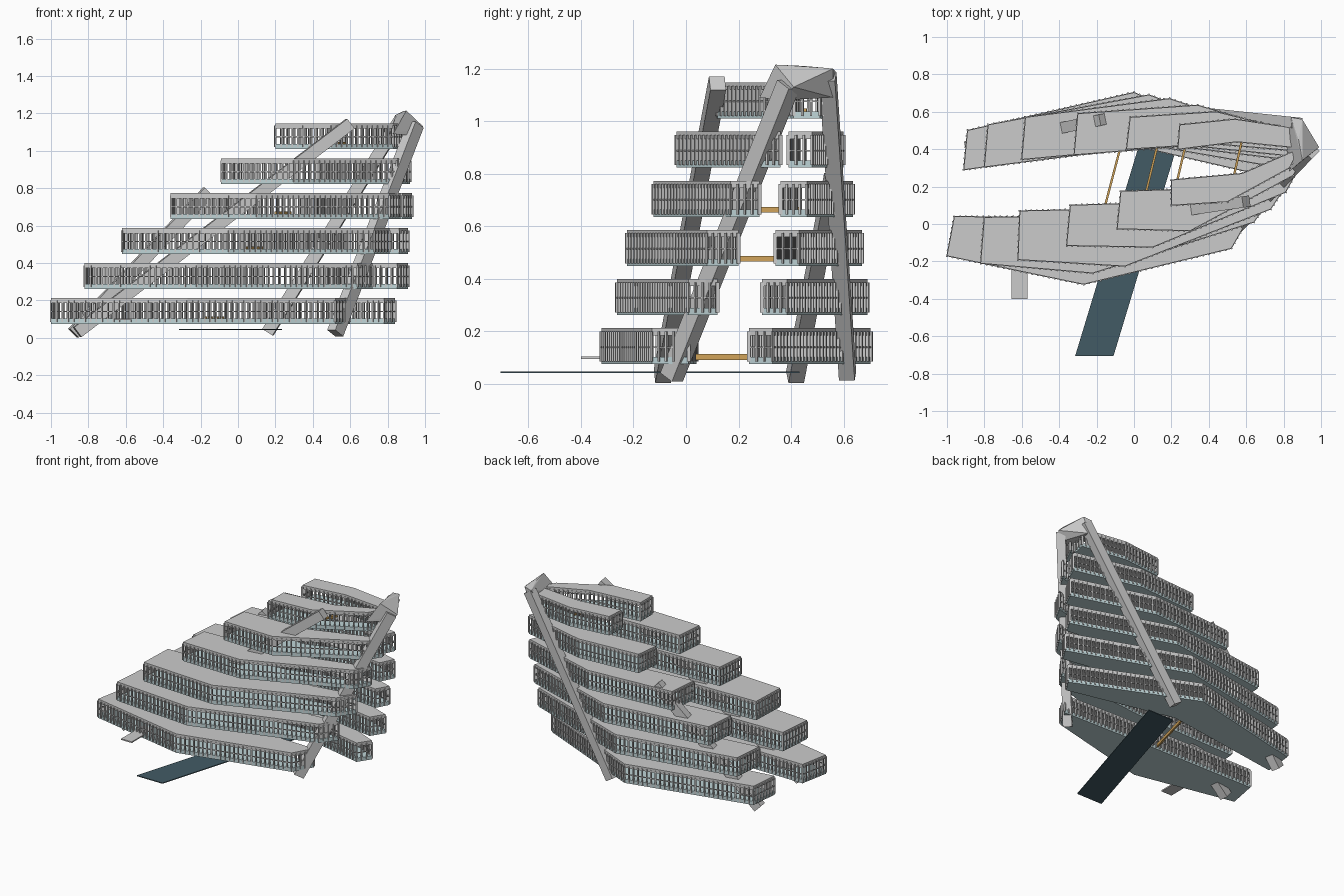
import bpy, bmesh
from math import atan2
from mathutils import Vector, Matrix

if "Cube" in bpy.data.objects:
    bpy.data.objects.remove(bpy.data.objects["Cube"])


def material(name, rgb):
    m = bpy.data.materials.new(name)
    m.diffuse_color = (*rgb, 1)
    m.use_nodes = True
    m.node_tree.nodes["Principled BSDF"].inputs["Base Color"].default_value = m.diffuse_color
    return m


SLAB = material("slab_blue_grey", (0.52, 0.66, 0.68))
ROAD = material("road_dark", (0.055, 0.105, 0.13))
AMBER = material("bridge_amber", (0.62, 0.36, 0.1))


def finish(name, bm, mat=None):
    bmesh.ops.recalc_face_normals(bm, faces=bm.faces)
    me = bpy.data.meshes.new(name)
    bm.to_mesh(me)
    bm.free()
    ob = bpy.data.objects.new(name, me)
    bpy.context.collection.objects.link(ob)
    if mat:
        me.materials.append(mat)
    return ob


def beam(bm, a, b, w, h):
    """Box from a to b, w wide and h deep."""
    a, b = Vector(a), Vector(b)
    rot = (b - a).to_track_quat('Y', 'Z').to_matrix().to_4x4()
    mat = Matrix.Translation((a + b) / 2) @ rot @ Matrix.Diagonal((w, (b - a).length, h, 1))
    bmesh.ops.create_cube(bm, size=1, matrix=mat)


def single_beam(name, a, b, w, h, mat=None):
    bm = bmesh.new()
    beam(bm, a, b, w, h)
    return finish(name, bm, mat)


def plate(name, pts, z0, z1, mat=None):
    """Flat plan outline extruded from z0 to z1."""
    bm = bmesh.new()
    f = bm.faces.new([bm.verts.new((x, y, z0)) for x, y in pts])
    g = bmesh.ops.extrude_face_region(bm, geom=[f])
    bmesh.ops.translate(bm, vec=(0, 0, z1 - z0),
                        verts=[v for v in g["geom"] if isinstance(v, bmesh.types.BMVert)])
    bmesh.ops.triangulate(bm, faces=[f for f in bm.faces if len(f.verts) > 4])
    return finish(name, bm, mat)


def railing(name, pts, z):
    """Close row of posts plus a thin middle rail around the edge of a storey."""
    bm = bmesh.new()
    for i, p in enumerate(pts):
        a, b = Vector(p), Vector(pts[(i + 1) % len(pts)])
        d = b - a
        n = max(2, round(d.length / 0.031))
        rot = Matrix.Rotation(atan2(d.y, d.x), 4, 'Z')
        for k in range(n):
            c = a + d * (k / n)
            m = Matrix.Translation((c.x, c.y, z + 0.067)) @ rot @ Matrix.Diagonal((0.008, 0.014, 0.115, 1))
            bmesh.ops.create_cube(bm, size=1, matrix=m)
        beam(bm, (*a, z + 0.065), (*b, z + 0.065), 0.006, 0.006)
    finish(name, bm)


# plan outlines per storey: inner left, outer left, outer bend, outer right, inner right, inner bend
FRONT = [
    [(-.96, .04), (-1.0, -.17), (-.27, -.322), (.52, -.13), (.60, .01), (-.1, .03)],
    [(-.80, .035), (-.82, -.21), (-.22, -.262), (.64, .01), (.72, .12), (0, .05)],
    [(-.61, .07), (-.62, -.19), (-.05, -.225), (.73, .08), (.81, .20), (.15, .085)],
    [(-.34, .10), (-.36, -.115), (.10, -.123), (.81, .17), (.87, .28), (.30, .12)],
    [(-.07, .175), (-.09, -.025), (.30, -.036), (.85, .26), (.91, .36), (.42, .19)],
    [(.20, .235), (.20, .10), (.50, .12), (.83, .30), (.88, .40), (.58, .27)],
]
BACK = [
    [(-.91, .29), (-.89, .50), (0, .703), (.84, .33), (.78, .24), (0, .42)],
    [(-.80, .305), (-.78, .53), (.08, .69), (.91, .385), (.85, .29), (.1, .42)],
    [(-.60, .345), (-.58, .57), (.19, .67), (.91, .43), (.86, .34), (.2, .42)],
    [(-.32, .37), (-.30, .59), (.34, .635), (.93, .46), (.88, .36), (.3, .42)],
    [(-.04, .40), (-.02, .57), (.44, .60), (.92, .48), (.88, .39), (.42, .43)],
    [(.235, .40), (.245, .53), (.54, .56), (.87, .51), (.85, .41), (.55, .44)],
]

# stepped storeys of both wings
for wing, plans in (("front", FRONT), ("back", BACK)):
    for k, pts in enumerate(plans):
        z = 0.075 + 0.187 * k
        plate(f"{wing}_wing_slab_{k}", pts, z, z + 0.027, SLAB)
        plate(f"{wing}_wing_roof_{k}", pts, z + 0.11, z + 0.137)
        railing(f"{wing}_wing_railing_{k}", pts, z)

# leaning columns
single_beam("front_left_column", (-.86, -.09, .03), (.60, .12, 1.145), .06, .065)
single_beam("front_right_column", (.52, -.055, .025), (.95, .39, 1.14), .06, .07)
single_beam("back_left_column", (-.88, .415, .025), (-.16, .56, .78), .06, .065)
single_beam("back_right_column", (.16, .615, .03), (.87, .54, 1.17), .06, .065)

# joint where the two right columns meet
bm = bmesh.new()
for p in [(.84, .57, 1.19), (.90, .56, 1.20), (.99, .41, 1.13), (.90, .34, 1.215), (.83, .28, 1.09),
          (.81, .51, 1.09), (.94, .37, 1.08), (.88, .45, 1.21), (.86, .56, 1.09)]:
    bm.verts.new(p)
bmesh.ops.convex_hull(bm, input=bm.verts)
finish("column_joint", bm)

# footbridges between the wings
for k, a, b in ((0, (-.175, .02), (-.07, .42)), (2, (.04, .07), (.13, .44)),
                (3, (.20, .10), (.28, .44)), (5, (.53, .24), (.58, .46))):
    z = 0.102 + 0.187 * k
    single_beam(f"footbridge_{k}", (*a, z), (*b, z), .012, .022, AMBER)

# road passing beneath and entrance walkway
plate("road", [(-.315, -.707), (-.11, -.707), (.235, .432), (.03, .432)], .041, .047, ROAD)
plate("entrance_walkway", [(-.655, -.40), (-.57, -.40), (-.57, -.15), (-.655, -.15)], .095, .104)
